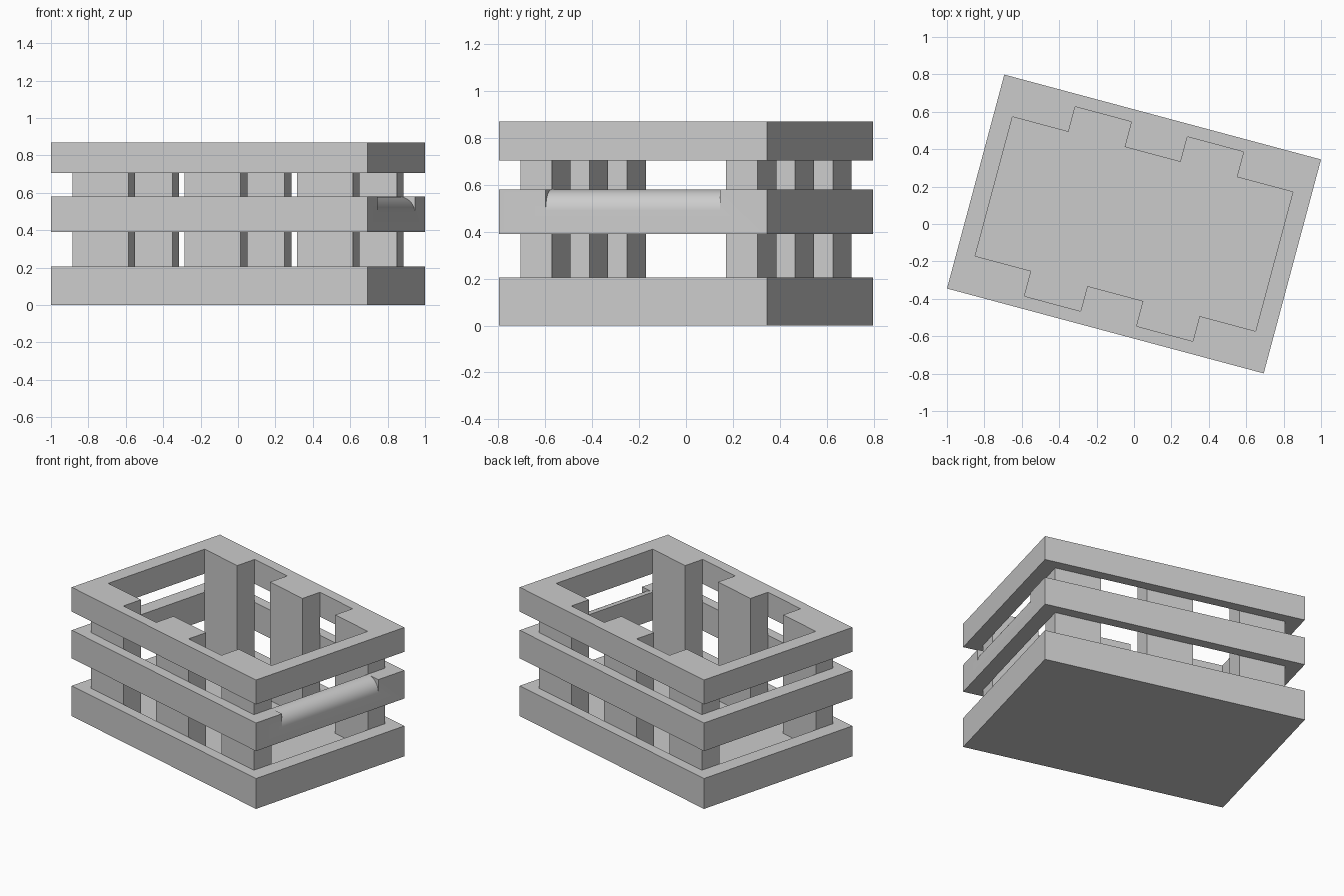
import bpy, bmesh, math
from mathutils import Matrix

cube = bpy.data.objects.get("Cube")
if cube:
    bpy.data.objects.remove(cube, do_unlink=True)

HALF_L, HALF_W = 0.8765, 0.592      # outer half sizes
IN_L, IN_W = 0.776, 0.524           # inner half sizes
POST_IN = 0.385                     # inner face of the posts
TOP, FLOOR = 0.87, 0.07
TURN = Matrix.Rotation(math.radians(-15), 4, 'Z')

grey = bpy.data.materials.new("plain_grey")
grey.use_nodes = True
grey.diffuse_color = (0.6, 0.6, 0.6, 1)
grey.node_tree.nodes["Principled BSDF"].inputs["Base Color"].default_value = (0.6, 0.6, 0.6, 1)


def finish(name, bm):
    bmesh.ops.recalc_face_normals(bm, faces=bm.faces)
    mesh = bpy.data.meshes.new(name)
    bm.to_mesh(mesh)
    bm.free()
    mesh.materials.append(grey)
    ob = bpy.data.objects.new(name, mesh)
    ob.matrix_world = TURN
    bpy.context.collection.objects.link(ob)
    return ob


def box(name, x0, x1, y0, y1, z0, z1):
    bm = bmesh.new()
    bmesh.ops.create_cube(bm, size=1)
    for v in bm.verts:
        v.co = (x1 if v.co.x > 0 else x0, y1 if v.co.y > 0 else y0, z1 if v.co.z > 0 else z0)
    return finish(name, bm)


def frame(name, z0, z1):
    """Closed rectangular band with mitred corners."""
    bm = bmesh.new()
    section = []
    for l, w, z in ((HALF_L, HALF_W, z0), (HALF_L, HALF_W, z1), (IN_L, IN_W, z1), (IN_L, IN_W, z0)):
        section.append([bm.verts.new((sx * l, sy * w, z))
                        for sx, sy in ((1, 1), (-1, 1), (-1, -1), (1, -1))])
    for i in range(4):
        a, b = section[i], section[(i + 1) % 4]
        for k in range(4):
            n = (k + 1) % 4
            bm.faces.new((a[k], a[n], b[n], b[k]))
    return finish(name, bm)


# Horizontal bands and the floor
frame("bottom_band", 0, 0.205)
middle = frame("middle_band", 0.39, 0.58)
frame("top_band", 0.705, TOP)
box("floor_panel", -IN_L, IN_L, -IN_W, IN_W, 0, FLOOR)

# Three inner posts along each long side
for side, label in ((-1, "front"), (1, "back")):
    for i, place in enumerate(("right", "centre", "left")):
        x0 = -IN_L + i * 0.621
        y0, y1 = sorted((side * POST_IN, side * IN_W))
        box(f"{label}_{place}_post", x0, x0 + 0.31, y0, y1, FLOOR, TOP)

# Rounded grip on the upper outer edge of one end of the middle band
R = 0.09
cx, cz = HALF_L - R, 0.58 - R
profile = [(cx + R * math.cos(t), cz + R * math.sin(t))
           for t in (math.pi / 2 * i / 16 for i in range(17))]
profile += [(cx, 0.62), (0.92, 0.62), (0.92, cz)]
bm = bmesh.new()
face = bm.faces.new([bm.verts.new((x, -POST_IN, z)) for x, z in profile])
ext = bmesh.ops.extrude_face_region(bm, geom=[face])
bmesh.ops.translate(bm, vec=(0, 2 * POST_IN, 0),
                    verts=[g for g in ext["geom"] if isinstance(g, bmesh.types.BMVert)])
cutter = finish("grip_cutter", bm)
cutter.hide_render = True

cut = middle.modifiers.new("grip", 'BOOLEAN')
cut.operation, cut.solver, cut.object = 'DIFFERENCE', 'EXACT', cutter
bpy.ops.object.select_all(action='DESELECT')
bpy.context.view_layer.objects.active = middle
middle.select_set(True)
bpy.context.view_layer.update()
bpy.ops.object.modifier_apply(modifier=cut.name)
bpy.data.objects.remove(cutter, do_unlink=True)
bpy.ops.object.shade_smooth_by_angle(angle=math.radians(30))
